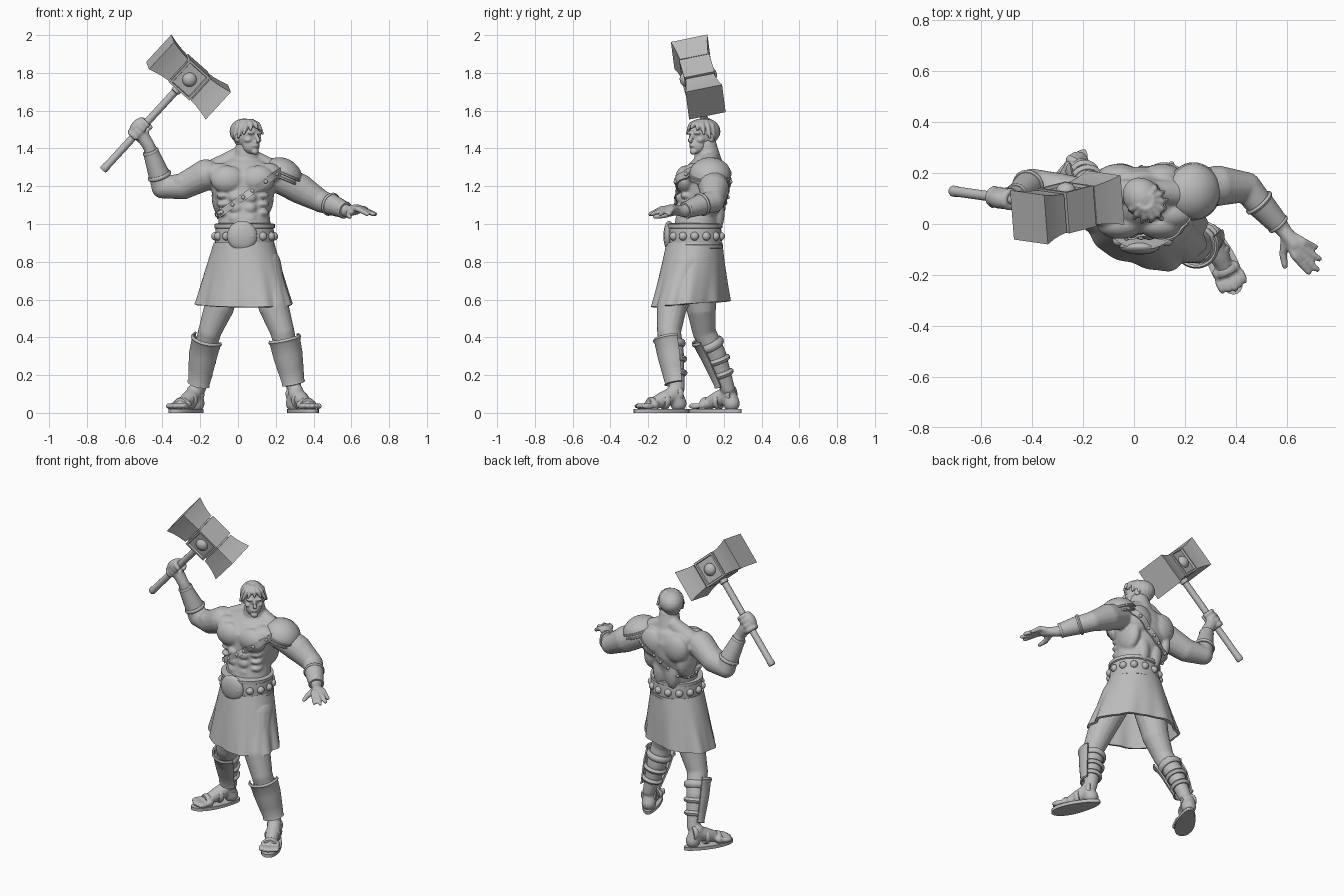
import bpy, bmesh
from math import sin, cos, pi, radians
from mathutils import Matrix, Vector
from mathutils.bvhtree import BVHTree

if "Cube" in bpy.data.objects:
    bpy.data.objects.remove(bpy.data.objects["Cube"])

stone = bpy.data.materials.new("stone_grey")
stone.use_nodes = True
stone.diffuse_color = (0.5, 0.5, 0.5, 1)
stone.node_tree.nodes["Principled BSDF"].inputs["Base Color"].default_value = (0.5, 0.5, 0.5, 1)
ID = Matrix.Identity(4)


def oval(z, cx, cy, rx, ry, n=40):
    return [(cx + rx * cos(2 * pi * i / n), cy + ry * sin(2 * pi * i / n), z) for i in range(n)]


def loft(bm, rings, wrap=True, cap=True, loop=False):
    vs = [[bm.verts.new(p) for p in ring] for ring in rings]
    n = len(vs[0])
    for a, b in zip(vs, vs[1:] + (vs[:1] if loop else [])):
        for i in range(n if wrap else n - 1):
            bm.faces.new((a[i], a[(i + 1) % n], b[(i + 1) % n], b[i]))
    if cap:
        bm.faces.new(vs[0])
        bm.faces.new(vs[-1][::-1])


def ell(bm, c, r, M=ID):
    """Ellipsoid with centre c and radii r."""
    rx, ry, rz = (r, r, r) if isinstance(r, (int, float)) else r
    lats = [radians(-86 + 17.2 * k) for k in range(11)]
    loft(bm, [[M @ Vector(p) for p in oval(c[2] + rz * sin(e), c[0], c[1], rx * cos(e), ry * cos(e), 18)]
              for e in lats])


def tube(bm, pts, face=(0.3, -1, 0.17), sweep=None, n=20):
    """Tube through (x, y, z, radius) points; sweep limits it to a front plate."""
    d = (Vector(pts[-1][:3]) - Vector(pts[0][:3])).normalized()
    f = Vector(face)
    f = (f - d * f.dot(d)).normalized()
    s = d.cross(f)
    angs = [-sweep + 2 * sweep * i / n for i in range(n + 1)] if sweep else [2 * pi * i / n for i in range(n)]
    rings = [[Vector(p[:3]) + p[3] * (cos(a) * f + sin(a) * s) for a in angs] for p in pts]
    loft(bm, rings, wrap=not sweep, cap=not sweep)


def limb(bm, pts, M=ID):
    """Balls at (x, y, z, radius) points, joined by tapered tubes."""
    pts = [(*(M @ Vector(p[:3])), p[3]) for p in pts]
    for p in pts:
        ell(bm, p[:3], p[3])
    for p, q in zip(pts, pts[1:]):
        tube(bm, (p, q), n=16)


def band(bm, p, q, r, bulge=0.006):
    """Rounded hoop between two path points."""
    ts = ((0, 0), (0.2, 0.7), (0.5, 1), (0.8, 0.7), (1, 0))
    tube(bm, [(*p.lerp(q, t), r + bulge * k) for t, k in ts])


def finish(name, bm, voxel=None, solid=None, sharp=35, smooth=5):
    bmesh.ops.recalc_face_normals(bm, faces=bm.faces)
    me = bpy.data.meshes.new(name)
    bm.to_mesh(me)
    bm.free()
    ob = bpy.data.objects.new(name, me)
    bpy.context.collection.objects.link(ob)
    if voxel:
        m = ob.modifiers.new("blend", "REMESH")
        m.mode, m.voxel_size = "VOXEL", voxel
        m = ob.modifiers.new("soften", "SMOOTH")
        m.factor, m.iterations = 0.5, smooth
    if solid:
        m = ob.modifiers.new("thickness", "SOLIDIFY")
        m.thickness, m.offset = solid, 0
    if voxel or solid:
        ev = ob.evaluated_get(bpy.context.evaluated_depsgraph_get())
        ob.data = bpy.data.meshes.new_from_object(ev)
        ob.modifiers.clear()
    ob.data.shade_smooth()
    if not voxel:
        ob.data.set_sharp_from_angle(angle=radians(sharp))
    ob.data.materials.clear()
    ob.data.materials.append(stone)
    return ob


# Hammer frame: x along the head, z along the handle
butt, hub = Vector((-0.715, 0.13, 1.285)), Vector((-0.262, 0.065, 1.778))
h = (hub - butt).normalized()
a = Vector((0.296, 0.08, -0.28))
a = (a - h * a.dot(h)).normalized()
HM = Matrix.Translation(hub) @ Matrix((a, h.cross(a), h)).transposed().to_4x4()

# Leg joints: hip, thigh, knee, calf, ankle; foot frames at the heels
legs = {
    "right": [(-0.06, 0.06, 0.78, 0.1), (-0.1, 0.08, 0.56, 0.08), (-0.15, 0.095, 0.43, 0.062),
              (-0.18, 0.155, 0.31, 0.058), (-0.208, 0.22, 0.13, 0.039)],
    "left": [(0.13, 0.01, 0.78, 0.1), (0.19, -0.075, 0.56, 0.08), (0.235, -0.09, 0.43, 0.064),
             (0.26, -0.07, 0.31, 0.06), (0.297, -0.045, 0.13, 0.039)]}
feet = {"right": Matrix.Translation((-0.195, 0.285, 0)) @ Matrix.Rotation(radians(-30), 4, "Z"),
        "left": Matrix.Translation((0.275, 0.005, 0)) @ Matrix.Rotation(radians(25), 4, "Z")}

# Body: trunk, muscles, arms, legs and feet blended into one skin
bm = bmesh.new()
loft(bm, [oval(*s) for s in ((0.8, 0.03, 0.04, 0.15, 0.13), (0.98, 0.035, 0.055, 0.14, 0.12),
                             (1.07, 0.032, 0.075, 0.133, 0.12), (1.17, 0.025, 0.09, 0.165, 0.13),
                             (1.26, 0.025, 0.095, 0.18, 0.13), (1.32, 0.03, 0.11, 0.14, 0.095),
                             (1.355, 0.04, 0.115, 0.07, 0.06))])
for s in (-1, 1):
    x = lambda d: 0.025 + s * d
    ell(bm, (x(0.08), -0.002, 1.235), (0.092, 0.057, 0.075))      # chest
    ell(bm, (x(0.125), 0.045, 1.27), (0.085, 0.06, 0.055))        # upper chest
    ell(bm, (x(0.085), 0.185, 1.24), (0.085, 0.052, 0.09))        # shoulder blade
    ell(bm, (x(0.115), 0.12, 1.15), (0.05, 0.09, 0.11))           # flank
    ell(bm, (x(0.045), 0.165, 1.06), (0.045, 0.04, 0.1))          # lower back
    limb(bm, [(x(0.03), 0.13, 1.36, 0.045), (x(0.14), 0.12, 1.295, 0.055)])
    for k in range(3):
        ell(bm, (x(0.036), -0.028, 1.03 + k * 0.055), (0.038, 0.028, 0.031))
        ell(bm, (x(0.1), 0.01, 1.06 + k * 0.045), (0.04, 0.04, 0.021))
limb(bm, [(0.04, 0.12, 1.3, 0.08), (0.047, 0.105, 1.41, 0.06)])
limb(bm, [(-0.17, 0.09, 1.26, 0.083), (-0.29, 0.13, 1.2, 0.07), (-0.4, 0.16, 1.193, 0.058),
          (-0.425, 0.145, 1.28, 0.052), (-0.47, 0.11, 1.41, 0.033), (-0.505, 0.108, 1.465, 0.036)])
ell(bm, (-0.27, 0.11, 1.225), (0.08, 0.055, 0.05))
limb(bm, [(0.21, 0.13, 1.245, 0.078), (0.33, 0.15, 1.185, 0.08), (0.44, 0.145, 1.12, 0.06),
          (0.5, 0.07, 1.1, 0.054), (0.58, -0.015, 1.068, 0.032)])
# Gripping hand
ell(bm, (-0.03, 0, -0.375), (0.026, 0.034, 0.05), HM)
for k in range(4):
    limb(bm, [(0.031 * cos(t), 0.031 * sin(t), -0.425 + 0.03 * k, 0.0145)
              for t in (i * 0.7 for i in range(8))], HM)
# Open hand
limb(bm, [(0.58, -0.015, 1.068, 0.03), (0.63, -0.08, 1.078, 0.028)])
for k, (tx, ty) in enumerate(((0.712, -0.09), (0.727, -0.137), (0.718, -0.178), (0.685, -0.19))):
    u = k / 3
    limb(bm, [(0.60, -0.04, 1.07, 0.024), (0.665 - 0.035 * u, -0.07 - 0.055 * u, 1.082, 0.016),
              (tx, ty, 1.052, 0.012)])
limb(bm, [(0.595, -0.06, 1.065, 0.02), (0.585, -0.12, 1.045, 0.016), (0.592, -0.165, 1.038, 0.012)])
# Legs and feet
for side, F in feet.items():
    limb(bm, legs[side])
    limb(bm, [(0, -0.05, 0.05, 0.044), (0, -0.075, 0.11, 0.042)], F)
    limb(bm, [(0, -0.075, 0.1, 0.042), (0, -0.14, 0.07, 0.042), (0, -0.2, 0.048, 0.032)], F)
    limb(bm, [(-0.033, -0.205, 0.042, 0.025), (0.033, -0.205, 0.042, 0.025)], F)
    for k in range(5):
        o = (k - 2) * 0.0245
        ell(bm, (o, -0.265 + abs(o) * 0.3, 0.036), (0.0135, 0.036, 0.017), F)
body = finish("body", bm, voxel=0.007)

# Head and hair
HD = Matrix.Translation((0.045, 0.09, 1.46)) @ Matrix.Rotation(radians(42), 4, "Z")
bm = bmesh.new()
ell(bm, (0, 0.005, 0.015), (0.064, 0.082, 0.08), HD)
ell(bm, (0, -0.035, -0.042), (0.047, 0.046, 0.05), HD)
ell(bm, (0, -0.07, -0.078), (0.022, 0.015, 0.015), HD)
ell(bm, (0, -0.077, -0.045), (0.018, 0.01, 0.009), HD)
limb(bm, [(0, -0.077, 0.016, 0.007), (0, -0.093, -0.018, 0.011)], HD)
for s in (-1, 1):
    ell(bm, (s * 0.026, -0.068, 0.022), (0.024, 0.014, 0.009), HD)
    ell(bm, (s * 0.036, -0.05, -0.016), (0.018, 0.022, 0.014), HD)
    ell(bm, (s * 0.066, 0.005, -0.005), (0.009, 0.017, 0.025), HD)
finish("head", bm, voxel=0.005, smooth=2)
# Cap of hair with locks swept aside from a parting
bm = bmesh.new()
ell(bm, (0, 0.018, 0.03), (0.073, 0.085, 0.069), HD)
for k in range(-4, 5):
    t = k * 0.42
    side = 0.035 * sin(t) ** 2
    limb(bm, [(0.03 * sin(t), -0.03 * cos(t), 0.085, 0.012),
              (0.06 * sin(t), 0.005 - 0.075 * cos(t), 0.07 - 0.3 * side, 0.0125),
              (0.078 * sin(t * 1.2), 0.005 - 0.086 * cos(t), 0.05 - 1.6 * side, 0.008)], HD)
finish("hair", bm, voxel=0.005, smooth=3)

# Kilt: oval waist flaring to a turned, folded hem
bm = bmesh.new()
rings, turn = [], radians(25)
for j in range(13):
    t, ring = j / 12, []
    for i in range(120):
        th = 2 * pi * i / 120
        fold = 1 + t * (0.035 * sin(8 * th + 0.8 * sin(2 * th)) + 0.015 * sin(15 * th + t))
        b = Matrix.Rotation(-turn, 3, "Z") @ Vector((0.265 * cos(th + turn), 0.178 * sin(th + turn), 0))
        top = Vector((0.032 + 0.152 * cos(th), 0.045 + 0.14 * sin(th), 0.9))
        hem = Vector((0.027 + b.x * fold, 0.025 + b.y * fold, 0.575 + 0.016 * sin(th)))
        ring.append(top.lerp(hem, t))
    rings.append(ring)
loft(bm, rings, cap=False)
finish("kilt", bm, solid=0.016, sharp=50)

# Belt with rims, studs and round buckle
bm = bmesh.new()
profile = ((0.868, 0), (0.872, 0.012), (0.89, 0.012), (0.894, 0.005), (0.935, 0.008), (0.976, 0.003),
           (0.98, 0.01), (1.0, 0.01), (1.004, -0.01))
loft(bm, [oval(z, 0.035, 0.046, 0.15 + d, 0.137 + d) for z, d in profile])
finish("belt", bm)
bm = bmesh.new()
for k in range(14):
    t = -pi / 2 + (k + 0.5) * 2 * pi / 14
    ell(bm, (0.035 + 0.154 * cos(t), 0.046 + 0.141 * sin(t), 0.935), 0.023)
finish("belt_studs", bm)
bm = bmesh.new()
ell(bm, (0.022, -0.09, 0.937), (0.08, 0.03, 0.08))
finish("buckle", bm)

# Diagonal chest strap laid onto the skin, with studs
tree = BVHTree.FromPolygons([v.co for v in body.data.vertices], [p.vertices[:] for p in body.data.polygons])
C, U, V = Vector((0.04, 0.09, 1.15)), Vector((0.82, 0, 0.57)).normalized(), Vector((0, -1, 0))
W = U.cross(V)
bm, studs, rings = bmesh.new(), bmesh.new(), []
for i in range(60):
    t = 2 * pi * i / 60
    d = U * cos(t) + V * sin(t)
    p, q = (tree.ray_cast(C + W * w + d * 0.34, -d)[0] for w in (-0.018, 0.018))
    rings.append([p - d * 0.012, p + d * 0.009, q + d * 0.009, q - d * 0.012])
    if i % 4 == 0:
        ell(studs, p.lerp(q, 0.5) + d * 0.008, 0.011)
loft(bm, rings, cap=False, loop=True)
finish("chest_strap", bm, sharp=60)
finish("strap_studs", studs)

# Shoulder guard: two tilted domes, each with a rim
PM = Matrix.Translation((0.232, 0.128, 1.262)) @ Matrix.Rotation(radians(23), 4, "Y")
bm = bmesh.new()
for drop, r in ((0, 0.108), (-0.024, 0.102)):
    loft(bm, [[PM @ Vector(p) for p in oval(drop + 0.088 * sin(e), 0, 0, r * cos(e) + k, r * cos(e) + k)]
              for e, k in ((0, 0), (0.03, 0.006), (0.12, 0.006), (0.16, 0.002), (0.3, 0.002), (0.5, 0.002),
                           (0.75, 0.001), (1.0, 0), (1.25, 0), (1.45, 0), (1.55, 0))])
finish("shoulder_guard", bm)

# Forearm cuffs
for side, p, q, r0, r1 in (("left", Vector((0.485, 0.09, 1.107)), Vector((0.57, -0.005, 1.072)), 0.058, 0.043),
                           ("right", Vector((-0.412, 0.152, 1.245)), Vector((-0.465, 0.115, 1.39)), 0.059, 0.04)):
    bm = bmesh.new()
    tube(bm, [(*p, r0), (*q, r1)])
    band(bm, p, p.lerp(q, 0.14), r0)
    band(bm, p.lerp(q, 0.88), q, r1, 0.004)
    finish(side + "_cuff", bm)

# Shin guards with straps behind, and sandals
for side, F in feet.items():
    knee, calf, ankle = (Vector(p) for p in legs[side][2:])
    bm = bmesh.new()
    path = [knee.lerp(calf, 0.25), knee.lerp(calf, 0.33), knee.lerp(calf, 0.43), calf, calf.lerp(ankle, 0.4),
            calf.lerp(ankle, 0.8), calf.lerp(ankle, 0.86)]
    grow = (0.018, 0.025, 0.018, 0.017, 0.016, 0.014, 0.019)
    tube(bm, [(*p[:3], p[3] + g) for p, g in zip(path, grow)], F.to_3x3() @ Vector((0, -1, 0)), sweep=1.6)
    finish(side + "_shin_guard", bm, solid=0.01)
    bm = bmesh.new()
    for p, q in ((knee.lerp(calf, 0.42), knee.lerp(calf, 0.75)), (calf.lerp(ankle, 0.1), calf.lerp(ankle, 0.26)),
                 (calf.lerp(ankle, 0.5), calf.lerp(ankle, 0.66))):
        band(bm, p.to_3d(), q.to_3d(), p.lerp(q, 0.5)[3] + 0.004, 0.012)
    finish(side + "_shin_straps", bm)
    bm = bmesh.new()
    turns = [2 * pi * i / 28 for i in range(28)]
    loft(bm, [[F @ Vector(((0.056 - 0.013 * sin(t)) * cos(t), -0.15 + 0.158 * sin(t), z)) for t in turns]
              for z in (0, 0.02)])
    for y0, y1, z, r in ((-0.19, -0.225, 0.034, 0.044), (-0.115, -0.145, 0.066, 0.044), (-0.04, -0.07, 0.1, 0.043)):
        band(bm, F @ Vector((0, y0, z)), F @ Vector((0, y1, z)), r)
    for v in bm.verts:
        v.co.z = max(v.co.z, 0)
    finish(side + "_sandal", bm)

# Hammer: handle, flared ends, recessed middle block with bosses
bm = bmesh.new()
tube(bm, [(*butt.lerp(hub, t), r) for t, r in ((0, 0.018), (0.01, 0.022), (0.04, 0.022), (0.05, 0.02),
                                              (0.84, 0.02), (0.845, 0.026), (0.92, 0.026))], n=12)
finish("hammer_handle", bm)
bm = bmesh.new()
square = ((-1, -1), (1, -1), (1, 1), (-1, 1))
for s in (-1, 1):
    loft(bm, [[HM @ Vector((s * t, r * p, r * q)) for p, q in square]
              for t, r in ((0, 0.064), (0.08, 0.064), (0.08, 0.077), (0.12, 0.081), (0.16, 0.088), (0.204, 0.099))])
finish("hammer_ends", bm, sharp=20)
bm = bmesh.new()
bmesh.ops.create_cube(bm, size=1, matrix=Matrix.Diagonal((0.144, 0.164, 0.164, 1)))
bm.normal_update()
sides = [f for f in bm.faces if abs(f.normal.y) > 0.9]
bmesh.ops.inset_individual(bm, faces=sides, thickness=0.016, depth=0)
bmesh.ops.inset_individual(bm, faces=sides, thickness=0.004, depth=-0.012)
bm.transform(HM)
finish("hammer_block", bm, sharp=20)
bm = bmesh.new()
for s in (-1, 1):
    ell(bm, (0, s * 0.07, 0), (0.038, 0.03, 0.038), HM)
finish("hammer_bosses", bm)
